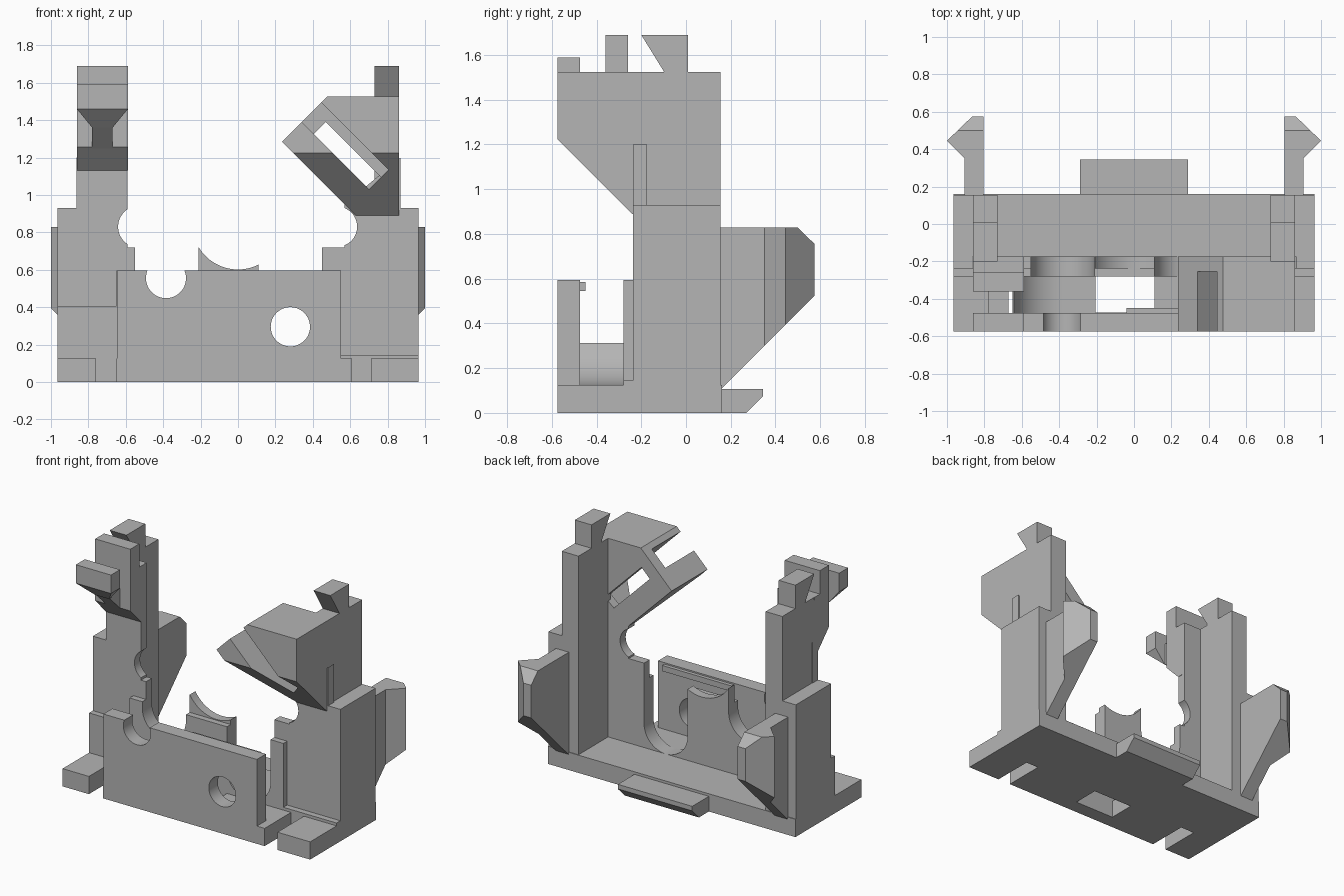
import bpy, bmesh, math
from mathutils import Vector

cube = bpy.data.objects.get("Cube")
if cube:
    bpy.data.objects.remove(cube, do_unlink=True)

grey = bpy.data.materials.new("plain grey")
grey.use_nodes = True
COLOUR = (0.46, 0.46, 0.46, 1)
grey.diffuse_color = COLOUR
grey.node_tree.nodes["Principled BSDF"].inputs["Base Color"].default_value = COLOUR
parts = []


def prism(name, axis, pts, a, b, keep=True):
    """Extrude a 2D outline along an axis from a to b."""
    place = {"x": lambda p, t: (t, p[0], p[1]),
             "y": lambda p, t: (p[0], t, p[1]),
             "z": lambda p, t: (p[0], p[1], t)}[axis]
    bm = bmesh.new()
    face = bm.faces.new([bm.verts.new(place(p, a)) for p in pts])
    top = bmesh.ops.extrude_face_region(bm, geom=[face])["geom"]
    shift = Vector(place((0, 0), b - a))
    for v in top:
        if isinstance(v, bmesh.types.BMVert):
            v.co += shift
    bmesh.ops.recalc_face_normals(bm, faces=bm.faces)
    mesh = bpy.data.meshes.new(name)
    bm.to_mesh(mesh)
    bm.free()
    mesh.materials.append(grey)
    obj = bpy.data.objects.new(name, mesh)
    bpy.context.collection.objects.link(obj)
    if keep:
        parts.append(obj)
    return obj


def box(name, x, y, z, keep=True):
    return prism(name, "z", [(x[0], y[0]), (x[1], y[0]), (x[1], y[1]), (x[0], y[1])],
                 z[0], z[1], keep)


def arc(cx, cz, r, start, end, n=32):
    steps = [math.radians(start + (end - start) * i / n) for i in range(n + 1)]
    return [(cx + r * math.cos(t), cz + r * math.sin(t)) for t in steps]


def disc(cx, cz, r, y0, y1):
    return prism("cutter", "y", arc(cx, cz, r, 0, 360, 48)[:-1], y0, y1, False)


def combine(obj, cutters, operation="DIFFERENCE"):
    """Apply booleans, then discard the cutters."""
    for c in cutters:
        c.hide_render = True
        m = obj.modifiers.new("cut", "BOOLEAN")
        m.operation, m.object, m.solver = operation, c, "EXACT"
    bpy.context.view_layer.update()
    dg = bpy.context.evaluated_depsgraph_get()
    mesh = bpy.data.meshes.new_from_object(obj.evaluated_get(dg))
    obj.modifiers.clear()
    obj.data = mesh
    for c in cutters:
        bpy.data.objects.remove(c, do_unlink=True)


def slots():
    """Two round-bottomed slots through the middle walls."""
    return [prism("cutter", "y", arc(x, z, 0.17, 180, 360) + [(x + 0.17, 0.9), (x - 0.17, 0.9)],
                  -0.4, 0, False) for x, z in ((-0.38, 0.55), (0.28, 0.295))]


# Base plate with front notches and a window
base = box("base", (-0.965, 0.965), (-0.575, 0.16), (0, 0.125))
combine(base, [box("cutter", (0.61, 0.71), (-0.7, -0.28), (-0.1, 0.3), False),
               box("cutter", (-0.76, -0.65), (-0.7, -0.28), (-0.1, 0.3), False),
               box("cutter", (-0.205, 0.11), (-0.472, -0.28), (-0.1, 0.3), False)])
prism("back_tab", "x", [(0.1, 0), (0.27, 0), (0.345, 0.075), (0.345, 0.107), (0.1, 0.107)],
      -0.29, 0.29)

# Front plate with a round notch, a round hole and a rear lip
plate = box("front_plate", (-0.648, 0.55), (-0.575, -0.475), (0, 0.595))
combine(plate, [disc(-0.385, 0.555, 0.107, -0.7, -0.4), disc(0.28, 0.295, 0.105, -0.7, -0.4)])
box("plate_lip", (-0.04, 0.5), (-0.48, -0.45), (0.545, 0.585))

# Curved cradle between the plates
prism("cradle", "y", arc(-0.385, 0.39, 0.265, 197, 270, 16) + [(-0.385, 0.1), (-0.648, 0.1),
      (-0.648, 0.31)], -0.48, -0.275)

# Middle walls with round-bottomed slots
low_wall = box("low_wall", (-0.65, 0.55), (-0.28, -0.23), (0, 0.595))
combine(low_wall, slots())
wall = prism("middle_wall", "y", [(-0.87, 0), (0.87, 0), (0.87, 1.2), (0.57, 0.95), (0.57, 0.72),
             (0.45, 0.72), (-0.55, 0.72), (-0.59, 0.72), (-0.59, 1.525), (-0.86, 1.525)],
             -0.238, -0.175)
combine(wall, slots() + [disc(0, 0.846, 0.245, -0.4, 0), disc(-0.53, 0.83, 0.111, -0.4, 0),
                         disc(0.53, 0.83, 0.107, -0.4, 0)])
box("left_ledge", (0.55, 0.965), (-0.28, -0.2), (0, 0.145))
box("right_step", (-0.965, -0.65), (-0.28, -0.2), (0, 0.405))

# Towers, top nubs and side clips on both sides
for side, s in (("left", 1), ("right", -1)):
    box(side + "_tower_base", sorted((s * 0.73, s * 0.965)), (-0.238, 0.155), (0, 0.93))
    box(side + "_tower", sorted((s * 0.73, s * 0.86)), (-0.2, 0.155), (0.9, 1.525))
    prism(side + "_nub", "x", [(-0.2, 1.69), (-0.095, 1.52), (0.01, 1.52), (0.01, 1.69)],
          s * 0.73, s * 0.86)
    outline = [(0.805, 0.15), (0.905, 0.15), (0.905, 0.35), (1, 0.445), (0.865, 0.575),
               (0.805, 0.575)]
    clip = prism(side + "_clip", "z", [(s * x, y) for x, y in outline], 0, 0.83)
    combine(clip, [prism("cutter", "x", [(0.14, 0.09), (0.575, 0.525), (0.575, 0.755),
                         (0.5, 0.828), (0.14, 0.828)], s * 0.7, s * 1.1, False)], "INTERSECT")

# Right bracket: block, neck and front bar
prism("bracket_block", "x", [(-0.2, 1.13), (-0.238, 1.13), (-0.36, 1.255), (-0.36, 1.69),
      (-0.26, 1.69), (-0.26, 1.525), (-0.2, 1.525)], -0.862, -0.588)
prism("bracket_neck", "x", [(-0.35, 1.245), (-0.48, 1.37), (-0.48, 1.52), (-0.35, 1.52)],
      -0.78, -0.67)
bar = prism("bracket_bar", "x", [(-0.575, 1.46), (-0.575, 1.59), (-0.475, 1.59), (-0.475, 1.36)],
            -0.862, -0.588)
combine(bar, [prism("cutter", "y", [(-0.78, 1.36), (-0.67, 1.36), (-0.588, 1.46), (-0.588, 1.7),
                    (-0.862, 1.7), (-0.862, 1.46)], -0.7, -0.4, False)], "INTERSECT")


def diagonal(s0, s1, d0, d1, y0, y1):
    """Box turned 45 degrees, bounded by x+z and z-x."""
    pts = [((s - d) / 2, (s + d) / 2) for s, d in ((s0, d0), (s1, d0), (s1, d1), (s0, d1))]
    return prism("cutter", "y", pts, y0, y1, False)


# Left wing: slanted block with a pocket and a window
wing = prism("wing", "y", [(0.475, 1.525), (0.235, 1.285), (0.63, 0.89), (0.86, 0.89),
                           (0.86, 1.525)], -0.575, -0.175)
combine(wing, [prism("cutter", "x", [(-0.575, 1.225), (-0.238, 0.888), (-0.1, 0.888),
                     (-0.1, 1.6), (-0.575, 1.6)], 0, 1, False)], "INTERSECT")
combine(wing, [diagonal(1.73, 1.94, 0.33, 1.2, -0.7, -0.255),
               diagonal(1.73, 1.86, 0.33, 0.92, -0.3, 0)])

# Smooth curves, crisp edges
bpy.ops.object.select_all(action="DESELECT")
for p in parts:
    p.select_set(True)
bpy.context.view_layer.objects.active = parts[0]
bpy.ops.object.shade_smooth_by_angle(angle=math.radians(25))
